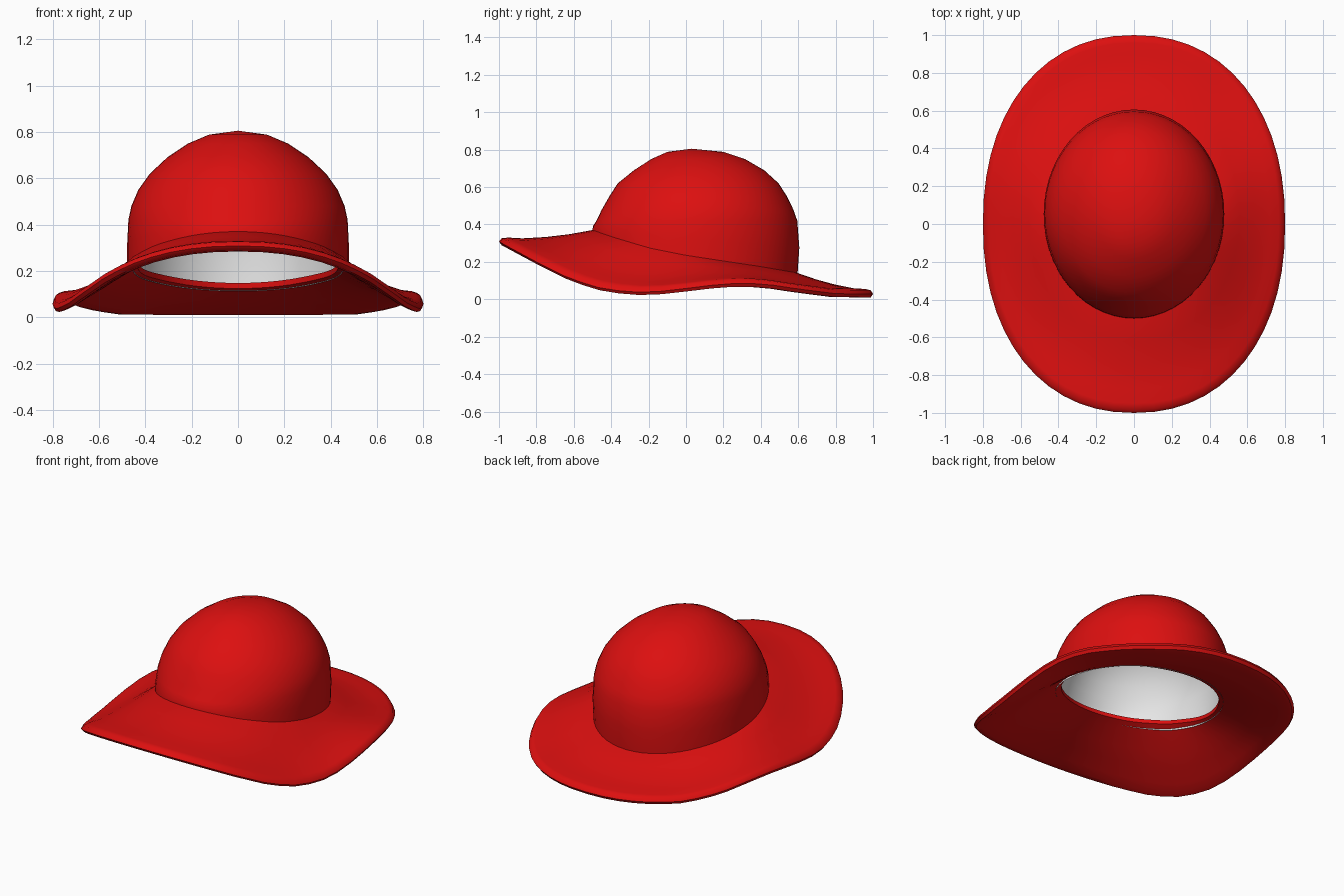
import bpy, bmesh, math

if "Cube" in bpy.data.objects:
    bpy.data.objects.remove(bpy.data.objects["Cube"])

N = 56  # segments around the hat


def material(name, rgb):
    m = bpy.data.materials.new(name)
    m.diffuse_color = (*rgb, 1)
    m.use_nodes = True
    m.node_tree.nodes["Principled BSDF"].inputs["Base Color"].default_value = m.diffuse_color
    return m


red = material("red felt", (0.72, 0.005, 0.005))
white = material("white lining", (0.8, 0.8, 0.8))

# heights by y: top of the brim at the crown, and middle of the outer edge
INNER = [(-.5, .37), (-.4, .335), (-.2, .275), (0, .235), (.2, .205), (.4, .175), (.6, .14)]
OUTER = [(-1, .308), (-.8, .2), (-.65, .125), (-.5, .068), (-.3, .036), (-.1, .044),
         (.1, .072), (.3, .088), (.45, .078), (.6, .055), (.8, .03), (1, .028)]
# crown rings: z, x radius, y radius, y centre
BASE = (.478, .548, .048)
RINGS = [(.42, .473, .537, .058), (.48, .46, .512, .062), (.55, .43, .475, .065),
         (.62, .38, .43, .065), (.69, .305, .348, .07), (.75, .215, .25, .065),
         (.788, .125, .15, .05)]


def lookup(table, y):
    for (a, za), (b, zb) in zip(table, table[1:]):
        if y <= b:
            f = max(0, (y - a) / (b - a))
            return za + (zb - za) * f
    return table[-1][1]


def angle(i):
    return 2 * math.pi * i / N


def sgnpow(v, p):
    return math.copysign(abs(v) ** p, v)


def make(name, rings, mat, apex=None, closed=False, flip=False):
    bm = bmesh.new()
    vs = [[bm.verts.new(p) for p in r] for r in rings]
    pairs = list(zip(vs, vs[1:])) + ([(vs[-1], vs[0])] if closed else [])
    for a, b in pairs:
        for i in range(N):
            j = (i + 1) % N
            bm.faces.new((a[i], a[j], b[j], b[i]))
    if apex:
        top = bm.verts.new(apex)
        for i in range(N):
            bm.faces.new((vs[-1][i], vs[-1][(i + 1) % N], top))
    if closed:
        bmesh.ops.recalc_face_normals(bm, faces=bm.faces)
    if flip:
        bmesh.ops.reverse_faces(bm, faces=bm.faces)
    me = bpy.data.meshes.new(name)
    bm.to_mesh(me)
    bm.free()
    me.materials.append(mat)
    ob = bpy.data.objects.new(name, me)
    bpy.context.collection.objects.link(ob)
    bpy.context.view_layer.objects.active = ob
    ob.select_set(True)
    bpy.ops.object.shade_smooth_by_angle(angle=math.radians(50))
    ob.select_set(False)
    return ob


def oval(rx, ry, cy, i, k=1):
    return rx * k * math.cos(angle(i)), cy + ry * k * math.sin(angle(i))


def dome(k, drop, lower):
    base, mid = [], []
    for i in range(N):
        x, y = oval(*BASE, i)
        z = lookup(INNER, y) - lower
        base.append((*oval(*BASE, i, k), z))
        mid.append((*oval(.478, .552, .054, i, k), (z + .42 - drop) / 2))
    return [base, mid] + [[(*oval(rx, ry, cy, i, k), z - drop) for i in range(N)]
                          for z, rx, ry, cy in RINGS]


# domed crown and its pale lining
make("crown", dome(1, 0, .01), red, apex=(0, .03, .805))
make("crown_lining", dome(.945, .022, .028), white, apex=(0, .03, .783), flip=True)


# wavy brim: closed cross-section swept around the opening
def brim_ring(t, dz):
    pts = []
    for i in range(N):
        x0, y0 = oval(*BASE, i)
        x1 = .8 * sgnpow(math.cos(angle(i)), 2 / 2.2)
        y1 = sgnpow(math.sin(angle(i)), 2 / 2.2)
        z0, z1 = lookup(INNER, y0) - .018, lookup(OUTER, y1)
        dip = .06 * t * (1 - t) if t > 0 else 0
        pts.append((x0 + (x1 - x0) * t, y0 + (y1 - y0) * t, z0 + (z1 - z0) * t - dip + dz))
    return pts


top = [(-.14, .012), (0, .018), (.25, .018), (.5, .018), (.75, .018), (.9, .023), (.97, .019)]
section = top + [(1, 0)] + [(t, -d) for t, d in reversed(top)]
make("brim", [brim_ring(t, d) for t, d in section], red, closed=True)
